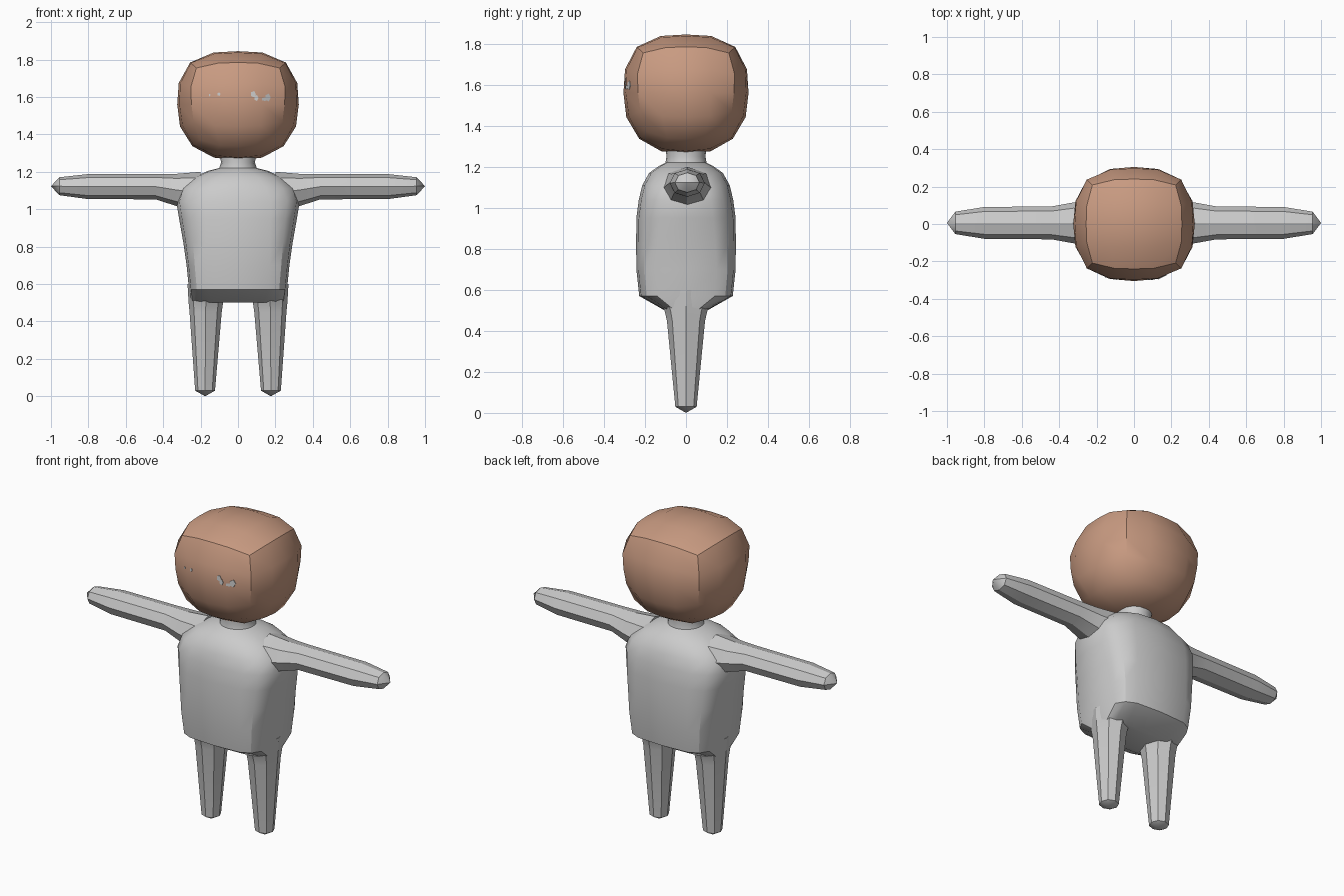
import bpy, bmesh, math
from mathutils import Vector
from mathutils.bvhtree import BVHTree

if "Cube" in bpy.data.objects:
    bpy.data.objects.remove(bpy.data.objects["Cube"])


def material(name, rgb):
    m = bpy.data.materials.new(name)
    m.diffuse_color = (*rgb, 1)
    m.use_nodes = True
    m.node_tree.nodes["Principled BSDF"].inputs["Base Color"].default_value = m.diffuse_color
    return m


GREY = material("light grey", (0.60, 0.60, 0.60))
TAN = material("warm tan", (0.58, 0.325, 0.22))


def finish(bm, name, mat, smooth=True):
    bmesh.ops.recalc_face_normals(bm, faces=bm.faces)
    me = bpy.data.meshes.new(name)
    bm.to_mesh(me)
    bm.free()
    me.materials.append(mat)
    ob = bpy.data.objects.new(name, me)
    bpy.context.collection.objects.link(ob)
    if smooth:
        bpy.ops.object.select_all(action='DESELECT')
        ob.select_set(True)
        bpy.context.view_layer.objects.active = ob
        bpy.ops.object.shade_smooth_by_angle(angle=math.radians(32))
    return ob


def spow(v, e):
    return math.copysign(abs(v) ** e, v)


def ring(hx, hy, p, n):
    """Superellipse outline of n points."""
    return [(hx * spow(math.cos(a), 2 / p), hy * spow(math.sin(a), 2 / p))
            for a in (2 * math.pi * i / n for i in range(n))]


def loft(rings, tip=None):
    """Skin a list of point rings; cap the start, end in a tip or a cap."""
    bm = bmesh.new()
    rows = [[bm.verts.new(p) for p in r] for r in rings]
    n = len(rows[0])
    for a, b in zip(rows, rows[1:]):
        for i in range(n):
            j = (i + 1) % n
            bm.faces.new((a[i], a[j], b[j], b[i]))
    bm.faces.new(rows[0])
    if tip:
        t = bm.verts.new(tip)
        for i in range(n):
            bm.faces.new((rows[-1][i], rows[-1][(i + 1) % n], t))
    else:
        bm.faces.new(rows[-1])
    return bm


# torso with neck: z, half width, half depth, squareness
TORSO = [(0.50, 0.255, 0.105, 3), (0.57, 0.262, 0.228, 4), (0.70, 0.275, 0.242, 4),
         (0.82, 0.292, 0.243, 3.6), (0.95, 0.315, 0.242, 3.2), (1.04, 0.33, 0.23, 3),
         (1.11, 0.31, 0.213, 2.7), (1.17, 0.24, 0.18, 2.4), (1.205, 0.16, 0.13, 2.2),
         (1.22, 0.10, 0.10, 2), (1.25, 0.09, 0.095, 2), (1.30, 0.10, 0.10, 2)]
finish(loft([[(x, y, z) for x, y in ring(hx, hy, p, 16)] for z, hx, hy, p in TORSO]),
       "torso", GREY)

# arms: x, centre z, half depth, half height
ARM = [(0.20, 1.09, 0.13, 0.11), (0.33, 1.103, 0.108, 0.086), (0.44, 1.121, 0.088, 0.068),
       (0.80, 1.121, 0.085, 0.067), (0.955, 1.123, 0.06, 0.048)]
# legs: z, centre x, half width, half depth
LEG = [(0.60, 0.170, 0.10, 0.15), (0.50, 0.172, 0.092, 0.105), (0.45, 0.173, 0.086, 0.093),
       (0.03, 0.176, 0.053, 0.052)]
for side, s in (("left", 1), ("right", -1)):
    finish(loft([[(s * x, y + 0.006, zc + z) for y, z in ring(hy, hz, 2.1, 8)]
                 for x, zc, hy, hz in ARM], (s * 1.0, 0.006, 1.123)), side + "_arm", GREY)
    finish(loft([[(s * (xc + x), y, z) for x, y in ring(hx, hy, 2.1, 8)]
                 for z, xc, hx, hy in LEG], (s * 0.176, 0, 0)), side + "_leg", GREY)

# head: subdivided cube rounded off, squarer above than below
bm = bmesh.new()
bmesh.ops.create_cube(bm, size=2)
bmesh.ops.subdivide_edges(bm, edges=bm.edges[:], cuts=3, use_grid_fill=True)
for v in bm.verts:
    d = Vector([math.tan(c * math.pi / 4) for c in v.co])
    p = 2.9 if d.z > 0 else 2.6 if d.z == 0 else 2.4
    d /= sum(abs(c) ** p for c in d) ** (1 / p)
    v.co = (d.x * 0.325, d.y * 0.305, 1.56 + d.z * (0.285 if d.z > 0 else 0.298))
tree = BVHTree.FromBMesh(bm)
finish(bm, "head", TAN)

# small grey flecks lying on the face: x, z, half width, half height
FLECKS = [(0.082, 1.615, 0.014, 0.018), (0.098, 1.595, 0.012, 0.017),
          (0.140, 1.588, 0.015, 0.010), (0.160, 1.597, 0.015, 0.022),
          (-0.152, 1.610, 0.005, 0.007), (-0.102, 1.615, 0.009, 0.010)]
bm = bmesh.new()
for fx, fz, w, h in FLECKS:
    vs = []
    for x, z in ring(w, h, 2, 5):
        hit = tree.ray_cast(Vector((fx + x, -1, fz + z)), Vector((0, 1, 0)))[0]
        vs.append(bm.verts.new(hit + Vector((0, -0.003, 0))))
    f = bm.faces.new(vs)
    back = bmesh.ops.extrude_face_region(bm, geom=[f])
    for v in back["geom"]:
        if isinstance(v, bmesh.types.BMVert):
            v.co.y += 0.005
finish(bm, "face_flecks", GREY, smooth=False)
